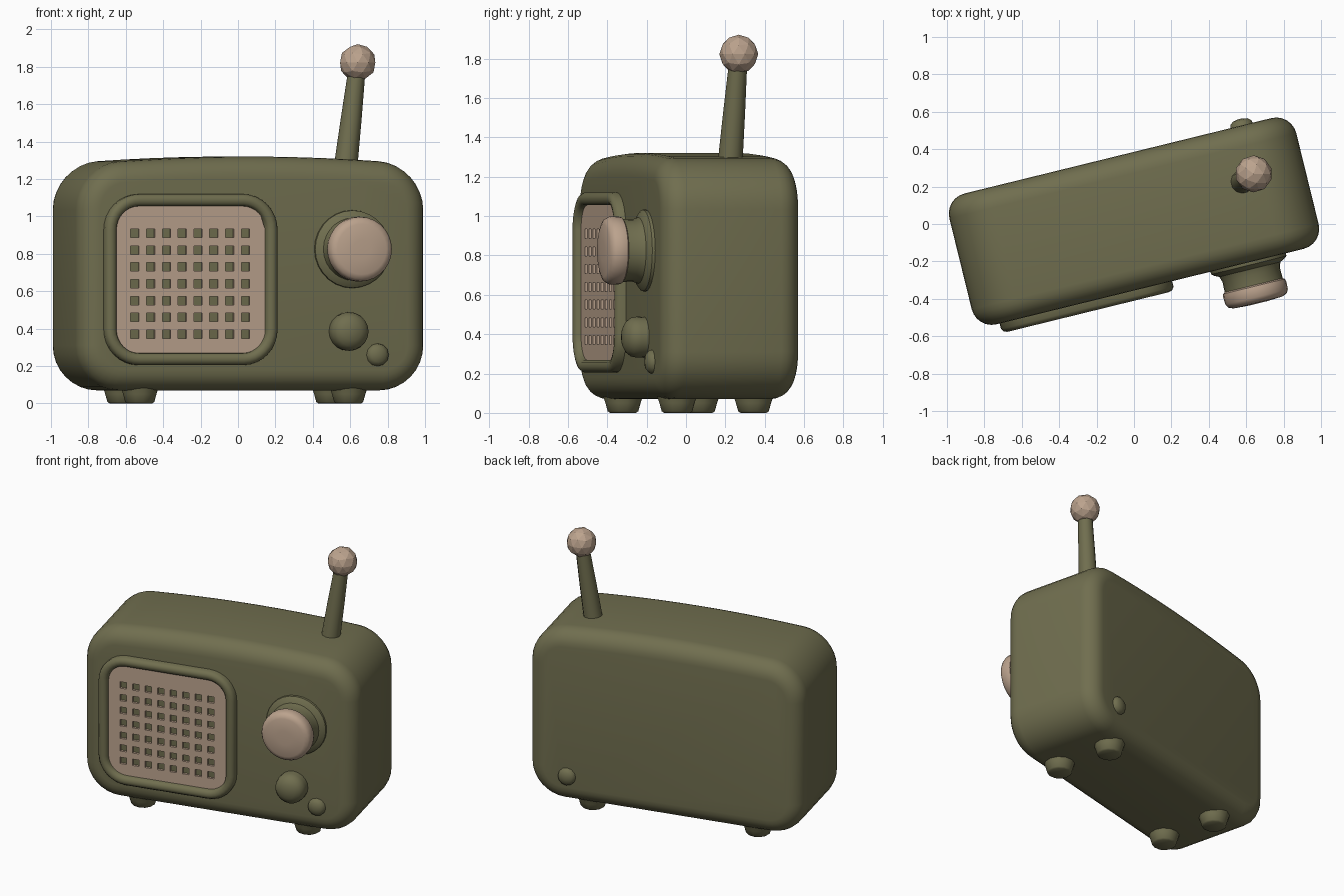
import bpy, bmesh, math
from mathutils import Matrix, Vector

if "Cube" in bpy.data.objects:
    bpy.data.objects.remove(bpy.data.objects["Cube"])

# the whole radio is turned about z
TURN = Matrix.Translation((0, 0.015, 0)) @ Matrix.Rotation(math.radians(13.8), 4, 'Z')


def material(name, rgb):
    m = bpy.data.materials.new(name)
    m.diffuse_color = (*rgb, 1)
    m.use_nodes = True
    m.node_tree.nodes["Principled BSDF"].inputs["Base Color"].default_value = m.diffuse_color
    return m


GREEN = material("olive green", (0.162, 0.156, 0.078))
TAN = material("warm beige", (0.50, 0.365, 0.268))


def finish(bm, name, mat, matrix=TURN, smooth=True):
    bmesh.ops.recalc_face_normals(bm, faces=bm.faces)
    me = bpy.data.meshes.new(name)
    bm.to_mesh(me)
    bm.free()
    me.materials.append(mat)
    ob = bpy.data.objects.new(name, me)
    bpy.context.collection.objects.link(ob)
    ob.matrix_world = matrix
    if smooth:
        bpy.ops.object.select_all(action='DESELECT')
        bpy.context.view_layer.objects.active = ob
        ob.select_set(True)
        bpy.ops.object.shade_smooth_by_angle(angle=math.radians(40))
    return ob


def loft(name, rings, mat, closed=False, **kw):
    """Skin a list of point rings; closed joins the last ring to the first."""
    bm = bmesh.new()
    loops = [[bm.verts.new(p) for p in ring] for ring in rings]
    pairs = list(zip(loops, loops[1:]))
    if closed:
        pairs.append((loops[-1], loops[0]))
    else:
        bm.faces.new(loops[0])
        bm.faces.new(loops[-1])
    n = len(loops[0])
    for a, b in pairs:
        for i in range(n):
            j = (i + 1) % n
            bm.faces.new((a[i], a[j], b[j], b[i]))
    return finish(bm, name, mat, **kw)


def rounded_rect(cx, cz, hw, hh, r, inset, y, bow=0.0, seg=8):
    """Rounded rectangle in the xz plane, with an optional arched top."""
    w, h, r = hw - inset, hh - inset, r - inset
    pts = []
    for q, (sx, sz) in enumerate(((1, 1), (-1, 1), (-1, -1), (1, -1))):
        for k in range(seg + 1):
            a = math.pi / 2 * (q + k / seg)
            pts.append((sx * (w - r) + r * math.cos(a), sz * (h - r) + r * math.sin(a)))
        if q == 0 and bow:
            pts += [((w - r) * (1 - 2 * k / 10), h) for k in range(1, 10)]
    return [(cx + x, y, cz + z + bow * max(0, z / hh) * (1 - (x / hw) ** 2)) for x, z in pts]


def lathe(name, cx, cz, profile, mat, seg=28):
    """Turned part with its axis along y; profile is (radius, y)."""
    rings = [[(cx + r * math.cos(2 * math.pi * i / seg), y, cz + r * math.sin(2 * math.pi * i / seg))
              for i in range(seg)] for r, y in profile]
    return loft(name, rings, mat)


# cabinet with softened front and back edges
FRONT, EDGE = -0.36, 0.11
steps = []
for k in range(7):
    t = math.pi / 2 * k / 6
    steps.append((EDGE * (1 - math.sin(t)), FRONT + EDGE * (1 - math.cos(t))))
steps += [(i, -y) for i, y in reversed(steps)]
loft("cabinet", [rounded_rect(0, 0.6725, 0.955, 0.6025, 0.24, i, y, 0.045) for i, y in steps], GREEN)

# raised frame round the speaker
GX, GZ = -0.353, 0.662
frame = [(0, -0.34), (0, -0.39), (0.012, -0.407), (0.03, -0.413), (0.05, -0.408), (0.062, -0.395), (0.068, -0.345)]
loft("speaker_frame", [rounded_rect(GX, GZ, 0.475, 0.457, 0.19, i, y) for i, y in frame], GREEN, closed=True)

# speaker panel: a grid sheet with 8 x 7 square openings showing the cabinet
def cuts(centre, half, count, pitch, hole):
    out = [centre - half]
    for k in range(count):
        c = centre + (k - (count - 1) / 2) * pitch
        out += [c - hole / 2, c + hole / 2]
    return out + [centre + half]


bm = bmesh.new()
xs = cuts(GX - 0.003, 0.412, 8, 0.087, 0.046)
zs = cuts(0.64, 0.375, 7, 0.09, 0.046)
zs[0], zs[-1] = GZ - 0.395, GZ + 0.395
# clip the sheet corners behind the rounded frame
grid = [[bm.verts.new((x, -0.377, z)) for z in zs] for x in xs]
for i in (0, -1):
    for j in (0, -1):
        v = grid[i][j]
        v.co.x += 0.03 if i == 0 else -0.03
        v.co.z += 0.03 if j == 0 else -0.03
for i in range(len(xs) - 1):
    for j in range(len(zs) - 1):
        if not (i % 2 and j % 2):
            bm.faces.new((grid[i][j], grid[i + 1][j], grid[i + 1][j + 1], grid[i][j + 1]))
res = bmesh.ops.extrude_face_region(bm, geom=bm.faces[:])
for v in (g for g in res["geom"] if isinstance(g, bmesh.types.BMVert)):
    v.co.y += 0.022
finish(bm, "speaker_panel", TAN, smooth=False)

# tuning dial: green base and beige cap
lathe("dial_base", 0.54, 0.825, [(0.21, -0.34), (0.207, -0.375), (0.19, -0.388), (0.168, -0.398),
                                 (0.158, -0.43), (0.16, -0.495)], GREEN)
lathe("dial_cap", 0.54, 0.825, [(0.158, -0.484), (0.17, -0.492), (0.174, -0.51), (0.172, -0.55),
                                (0.16, -0.57), (0.135, -0.58), (0.05, -0.585)], TAN)

# small round knob below the dial
lathe("small_knob", 0.515, 0.385, [(0.102, -0.34), (0.104, -0.40), (0.098, -0.43), (0.08, -0.453),
                                   (0.05, -0.469), (0.015, -0.475)], GREEN, 20)

# low studs near the lower right corner, front and back
for side, name in ((-1, "front_stud"), (1, "back_stud")):
    lathe(name, 0.68, 0.26, [(0.065, side * 0.34), (0.058, side * 0.375), (0.04, side * 0.39),
                             (0.012, side * 0.396)], GREEN, 12)

# four tapered feet
for sx in (-1, 1):
    for sy in (-1, 1):
        rings = [[(sx * 0.575 - 0.015 + r * math.cos(math.tau * i / 12), sy * 0.2 + r * math.sin(math.tau * i / 12), z)
                  for i in range(12)] for r, z in ((0.105, 0.09), (0.092, 0.05), (0.08, 0.008), (0.068, 0.0))]
        loft(("left" if sx < 0 else "right") + ("_front" if sy < 0 else "_back") + "_foot", rings, GREEN)

# leaning antenna rod with a faceted ball tip
base, tip = Vector((0.57, 0.22, 1.22)), Vector((0.64, 0.268, 1.822))
rings = []
for k, r in ((0, 0.066), (0.15, 0.062), (0.5, 0.056), (0.95, 0.046)):
    c = base.lerp(tip, k)
    rings.append([(c.x + r * math.cos(math.tau * i / 12), c.y + r * math.sin(math.tau * i / 12), c.z) for i in range(12)])
loft("antenna_rod", rings, GREEN, matrix=Matrix())
bm = bmesh.new()
bmesh.ops.create_icosphere(bm, subdivisions=2, radius=0.099)
finish(bm, "antenna_ball", TAN, matrix=Matrix.Translation(tip), smooth=False)
